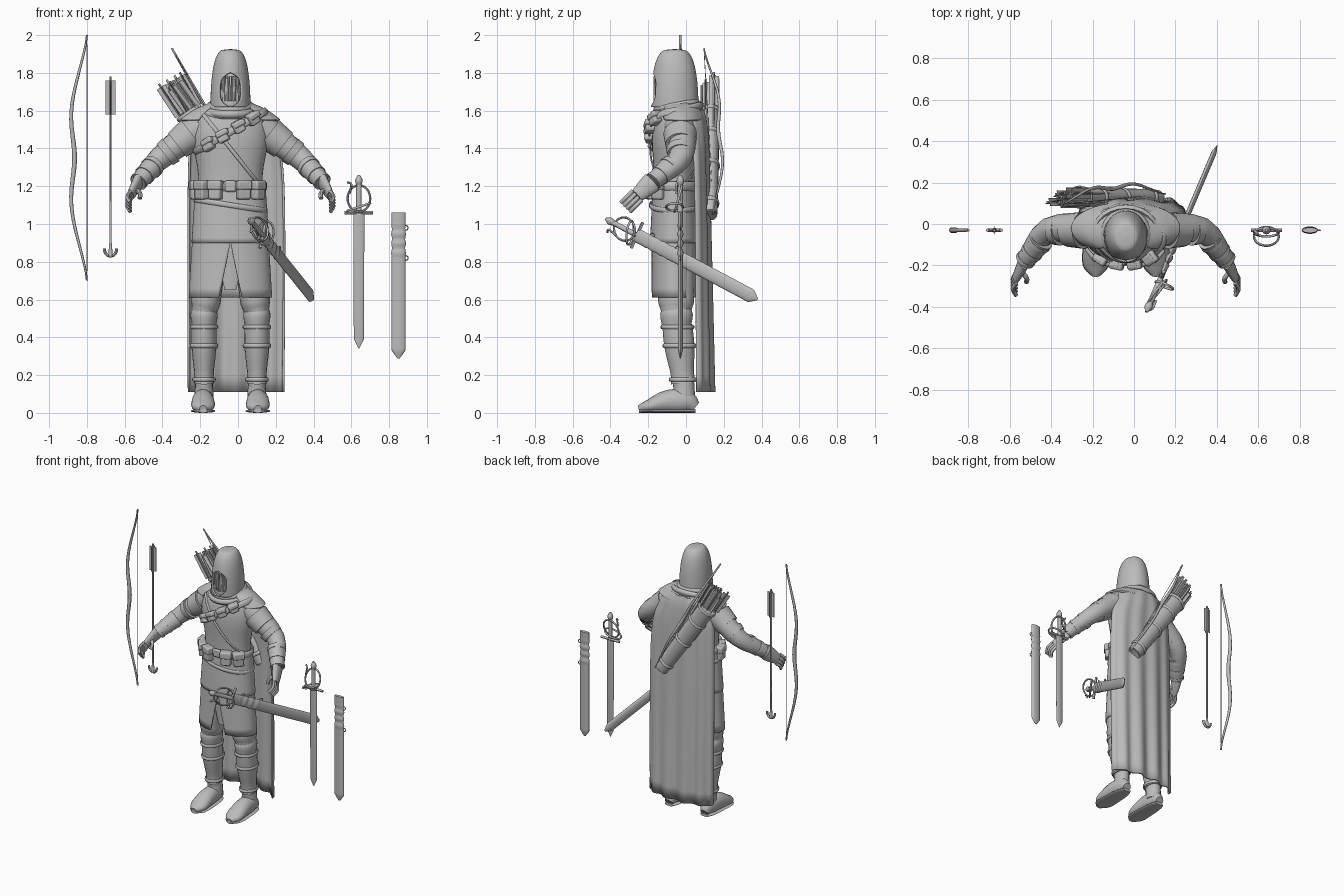
import bpy, bmesh, math, random
from math import sin, cos, pi, tau
from mathutils import Vector, Matrix

random.seed(4)
if "Cube" in bpy.data.objects:
    bpy.data.objects.remove(bpy.data.objects["Cube"])

shade = (.5, .5, .5, 1)
grey = bpy.data.materials.new("plain grey")
grey.use_nodes = True
grey.diffuse_color = shade
grey.node_tree.nodes["Principled BSDF"].inputs["Base Color"].default_value = shade

X, Y, Z = Vector((1, 0, 0)), Vector((0, 1, 0)), Vector((0, 0, 1))
place = Matrix.Translation
BODY = place(X * -.04)
made = []


def finish(name, bm, matrix):
    bmesh.ops.remove_doubles(bm, verts=bm.verts, dist=.0001)
    bmesh.ops.recalc_face_normals(bm, faces=bm.faces)
    mesh = bpy.data.meshes.new(name)
    bm.to_mesh(mesh)
    bm.free()
    mesh.materials.append(grey)
    part = bpy.data.objects.new(name, mesh)
    bpy.context.collection.objects.link(part)
    part.matrix_world = matrix
    made.append(part)
    return part


def spline(keys, steps, closed=False):
    # smooth curve through tuples of any length
    count, result = len(keys), []
    key = lambda i: keys[i % count] if closed else keys[min(max(i, 0), count - 1)]
    for i in range(count if closed else count - 1):
        for s in range(steps):
            t = s / steps
            result.append([b + t / 2 * (c - a + t * (2*a - 5*b + 4*c - d + t * (3*(b - c) + d - a)))
                           for a, b, c, d in zip(key(i - 1), key(i), key(i + 1), key(i + 2))])
    return result if closed else result + [list(keys[-1])]


def skin(bm, rings, closed, wrap):
    for i in range(len(rings) if closed else len(rings) - 1):
        here, there = rings[i], rings[(i + 1) % len(rings)]
        for j in range(len(here) if wrap else len(here) - 1):
            k = (j + 1) % len(here)
            bm.faces.new((here[j], here[k], there[k], there[j]))


def sweep(name, keys, ref=X, sides=16, steps=4, closed=False, matrix=BODY):
    # each key holds a point, the radius along ref and the radius across it
    path, bm, rings = spline(keys, steps, closed), bmesh.new(), []
    last = len(path) - 1
    for i, (x, y, z, wide, deep) in enumerate(path):
        after = path[(i + 1) % len(path)] if closed else path[min(i + 1, last)]
        before = path[i - 1] if closed else path[max(i - 1, 0)]
        along = (Vector(after[:3]) - Vector(before[:3])).normalized()
        u = (ref - along * ref.dot(along)).normalized()
        v = along.cross(u) * max(deep, .001)
        u *= max(wide, .001)
        rings.append([bm.verts.new(Vector((x, y, z)) + u * cos(tau * j / sides) + v * sin(tau * j / sides))
                      for j in range(sides)])
    skin(bm, rings, closed, True)
    if not closed:
        bm.faces.new(rings[0])
        bm.faces.new(rings[-1])
    finish(name, bm, matrix)


def limb(name, points, radii, flat=1, **options):
    sweep(name, [(*p, r, r * flat) for p, r in zip(points, radii)], **options)


def tube(name, points, radius, **options):
    limb(name, points, [radius] * len(points), sides=8, **options)


def cuff(name, start, end, low, high, radii, flat=1):
    limb(name, [start.lerp(end, low), start.lerp(end, high)], radii, flat, steps=1)


def around(center, u, v, angle):
    return Vector(center) + Vector(u) * cos(angle) + Vector(v) * sin(angle)


def ring(name, center, u, v, thick, wide, matrix=BODY):
    keys = [(*around(center, u, v, tau * k / 24), wide, thick) for k in range(24)]
    sweep(name, keys, Vector(u).cross(Vector(v)), 8, 1, True, matrix)


def shell(name, keys, gap=lambda z: 0, fold=0):
    # cloth around the body, opened at the front by an angle
    bm, rings, columns = bmesh.new(), [], 88
    for x, y, z, wide, deep in spline(keys, 8):
        row, start = [], gap(z)
        for j in range(columns + 1):
            h = start + (tau - 2 * start) * j / columns
            reach = deep + fold * (2 - z) * cos(11 * h)
            row.append(bm.verts.new((x + wide * sin(h), y - reach * cos(h), z)))
        rings.append(row)
    skin(bm, rings, False, False)
    cloth = finish(name, bm, BODY).modifiers.new("cloth", "SOLIDIFY")
    cloth.thickness, cloth.offset = .012, 0


def box(name, center, size, turn=0, lean=0, bevel=.01, matrix=BODY):
    bm = bmesh.new()
    bmesh.ops.create_cube(bm, size=1)
    bmesh.ops.scale(bm, vec=size, verts=bm.verts)
    pose = place(center) @ Matrix.Rotation(turn, 4, "Z") @ Matrix.Rotation(lean, 4, "Y")
    edge = finish(name, bm, matrix @ pose).modifiers.new("round", "BEVEL")
    edge.width, edge.segments = bevel, 2


def pouch(name, center, width, height, turn, lean=0):
    center = Vector(center)
    box(name, center, (width, .05, height), turn, lean)
    box(name + "_flap", center + Z * height / 4, (width + .01, .06, height / 2), turn, lean)


def frame(origin, along, side):
    z = Vector(along).normalized()
    x = (side - z * side.dot(z)).normalized()
    return place(origin) @ Matrix((x, z.cross(x), z)).transposed().to_4x4()


# Torso and coat
spine = Y * -.06
sweep("torso", [(*(spine + Z * z), wide, deep) for z, wide, deep in (
    (1, .18, .11), (1.25, .17, .11), (1.45, .2, .12), (1.57, .17, .1), (1.65, .08, .07))], sides=32)
shell("coat_skirt", [(*(spine + Z * 1.2), .18, .11), (*(spine + Z * .61), .215, .12)],
      lambda z: max(0, .9 - z))
shell("short_tunic", [(*(spine + Z * 1.2), .18, .11), (*(spine + Z * .9), .2, .125)])
limb("loincloth", [(0, -.13, .9), (0, -.13, .65)], (.09, .03), .2)

# Belts and pouches
hips = spine + Z * 1.2
ring("waist_belt", hips, X * .185, Y * .12, .01, .025)
ring("sword_belt", hips - Z * .1, (.19, 0, -.03), Y * .13, .007, .014)
box("belt_buckle", hips - Y * .125, (.06, .02, .06))
for angle in (-3, -2.5, -2, -1.2, -.7):
    pouch("belt_pouch", around(hips - Z * .02, X * .19, Y * .13, angle), .07, .1, angle + pi / 2)

# Chest straps
chest = spine + Z * 1.49
slope, depth = Vector((.19, 0, .11)), Y * .135
ring("bandolier", chest, slope, depth, .007, .02)
for k in range(4):
    pouch("chest_pouch", around(chest, slope, depth, k * .45 - 2.25), .06, .065, k * .4 - .6, -.5)
ring("quiver_strap", spine + Z * 1.4, (-.16, 0, .2), Y * .13, .005, .01)


def dome(size):
    arc = [pi / 16 * k for k in range(9)]
    return [(*(spine + Z * (1.62 + .3 * size * sin(h))), .1 * size * abs(cos(h)) ** .5,
             .12 * size * abs(cos(h)) ** .5) for h in arc]


# Hood, covered face, scarf, mantle and cape
shell("hood", dome(1), lambda z: .6 * max(0, 1 - ((z - 1.71) / .09) ** 4))
sweep("covered_face", dome(.85), sides=24)
for k in range(-2, 3):
    rim = abs(k) * .008 - .165
    tube("veil_strip", [(k * .02, rim, 1.78), (k * .018, rim, 1.65)], .008)
for k in range(3):
    size = .09 + .017 * k
    ring("scarf_fold", (0, -.05, 1.65 - k * .025), X * size, (0, size, .02), .017, .02)
shell("shoulder_mantle", [(0, -.03, 1.64, .1, .09), (0, -.03, 1.6, .19, .11), (0, -.02, 1.55, .26, .12)],
      lambda z: .7)
ring("mantle_roll", (0, -.04, 1.6), X * .15, (0, .12, .03), .014, .018)
shell("cape", [(0, 0, 1.6, .15, .09), (.01, .03, 1.5, .21, .08), (.03, .05, 1.2, .25, .07),
               (.03, .06, .11, .25, .08)], lambda z: 1.5, .007)

for side, sign in (("left_", 1), ("right_", -1)):
    def at(x, y, z):
        return Vector((x * sign, y, z))

    # Arm and bracer
    shoulder, elbow = at(.15, -.03, 1.52), at(.37, -.03, 1.35)
    wrist, knuckles = at(.49, -.18, 1.22), at(.53, -.26, 1.15)
    limb(side + "sleeve", [shoulder, elbow, wrist], (.085, .062, .038), sides=20)
    cuff(side + "shoulder_cap", shoulder, elbow, .25, .6, (.09, .08))
    cuff(side + "elbow_band", shoulder, elbow, .75, .9, (.075, .07))
    cuff(side + "bracer", elbow, wrist, .3, 1, (.06, .045))
    for low in (.35, .65, .9):
        cuff(side + "bracer_strap", elbow, wrist, low, low + .08, [.068 - low * .02] * 2)

    # Hand
    limb(side + "palm", [wrist, wrist.lerp(knuckles, .6), knuckles], (.028, .023, .018), 2)
    for k in range(4):
        root = knuckles + (Z - Y) * (k - 1.5) * .016
        tip = root + at(0, -.06, -.06)
        tube(side + "finger", [root, root.lerp(tip, .5) + at(.015, 0, 0), tip], .011)
    root = wrist.lerp(knuckles, .5)
    tube(side + "thumb", [root, root + at(-.03, -.04, -.02), root + at(-.03, -.06, -.05)], .012)

    # Leg, knee guard and greave
    hip, knee, ankle = at(.1, -.06, .9), at(.14, -.05, .5), at(.14, -.01, .12)
    limb(side + "trouser_leg", [hip, hip.lerp(knee, .7), knee, ankle], (.085, .08, .062, .045), 1.2, sides=20)
    limb(side + "trouser_fold", [hip.lerp(knee, f) for f in (.7, .8, .9)], (.08, .078, .066), 1.2)
    limb(side + "knee_guard", [knee + Z * .06, knee + Z * .02, knee - Z * .04], (.06, .072, .064), 1.2)
    limb(side + "greave", [knee.lerp(ankle, f) for f in (.1, .4, .75, .9)], (.066, .066, .052, .054), 1.2)
    for f, radius in ((.12, .07), (.38, .07), (.85, .057)):
        ring(side + "greave_strap", knee.lerp(ankle, f), X * radius, Y * radius * 1.2, .006, .011)

    # Boot
    limb(side + "boot_shaft", [ankle + Z * .05, ankle - Z * .06], (.046, .052), 1.15)
    outline = ((.05, .03, .03), (0, .05, .06), (-.1, .06, .06), (-.2, .06, .034), (-.25, .02, .02))
    sweep(side + "boot_foot", [(*at(.145, y, high), wide, high) for y, wide, high in outline])
    sweep(side + "boot_sole", [(*at(.145, y, .01), wide + .003, .01) for y, wide, high in outline])


def sword_hilt(matrix):
    tube("sword_grip", [Z * 0, Z * .15], .014, matrix=matrix)
    limb("sword_pommel", [Z * .14, Z * .17, Z * .2], (.01, .02, .006), matrix=matrix)
    tube("cross_guard", [X * -.075, X * .075], .009, ref=Z, matrix=matrix)
    ring("knuckle_ring", (0, -.01, .075), X * .06, (0, .02, .07), .006, .006, matrix)
    ring("side_ring", (0, -.03, .03), (.06, 0, .02), Y * .045, .006, .006, matrix)
    tube("guard_hook", [(-.05, -.02, .1), (-.04, -.02, .15), (-.06, 0, .16)], .006, matrix=matrix)


def scabbard(matrix):
    keys = []
    for k in range(55):
        drop = k / 70
        ripple = sin(drop * 125) * .005 if .06 < drop < .22 else 0
        narrow = 1 - max(0, drop - .73) * 20
        keys.append((0, 0, -drop, (.037 + ripple / 2) * narrow, (.013 + ripple) * narrow))
    sweep("scabbard", keys, steps=1, matrix=matrix)
    for drop in (.08, .24):
        ring("scabbard_loop", (.04, 0, -drop), X * .01, Z * .012, .003, .003, matrix)


def arrow(matrix, length):
    tube("arrow_shaft", [Z * .02, Z * length], .006, matrix=matrix)
    for size in ((.055, .003, .18), (.003, .04, .18)):
        box("arrow_feather", Z * (length - .11), size, bevel=.001, matrix=matrix)


def bow(matrix):
    keys = []
    for k in range(-16, 17):
        t = abs(k / 16)
        curve = .05 * math.exp(-12 * t * t) - .115 * (1 - t * t) ** 1.5
        keys.append((curve, 0, k / 16 * .65, .013 - t * .008, .015 - t * .008))
    sweep("bow_limbs", keys, sides=10, steps=1, matrix=matrix)
    tube("bow_string", [Z * -.6, Z * .6], .0025, matrix=matrix)


# Loose sword, scabbard, arrow and bow
sword = place((.64, -.03, 1.06))
sword_hilt(sword)
limb("sword_blade", [Z * 0, Z * -.67, Z * -.72], (.029, .027, .002), .25, steps=1, matrix=sword)
scabbard(place((.85, -.03, 1.06)))
loose = place((-.675, -.03, .82))
arrow(loose, .96)
tube("arrow_barbs", [around(Z * .05, X * .033, Z * .04, -pi * k / 6) for k in range(7)], .008, ref=Y, matrix=loose)
limb("arrow_socket", [Z * .01, Z * .08], (.012, .007), matrix=loose)
bow(place((-.8, -.03, 1.35)))

# Sheathed sword on the hip
belted = frame((.13, -.26, .94), (-.28, -.66, .35), Z)
sword_hilt(belted)
scabbard(belted)

# Quiver of arrows and slung bow on the back
back = frame((.1, .13, 1.06), (-.37, 0, .54), Y)
limb("quiver", [Z * 0, Z * .04, Z * .65], (.03, .038, .048), 1.35, sides=20, matrix=back)
for z in (.06, .3, .5, .64):
    radius = .04 + z * .015
    ring("quiver_band", Z * z, X * radius, Y * radius * 1.35, .006, .012, back)
for k in range(-5, 6):
    tilt = Matrix.Rotation(random.uniform(-.05, .1), 4, "X") @ Matrix.Rotation(k, 4, "Z")
    arrow(back @ place((random.uniform(-.03, .03), k * .011, .28)) @ tilt, random.uniform(.52, .58))
bow(frame((-.1, .12, 1.49), (-.5, -.05, .88), -Y) @ Matrix.Scale(.78, 4))

# Smooth shading with crisp edges
bpy.ops.object.select_all(action="DESELECT")
for part in made:
    part.select_set(True)
bpy.context.view_layer.objects.active = made[0]
bpy.ops.object.shade_smooth_by_angle(angle=pi / 4)
